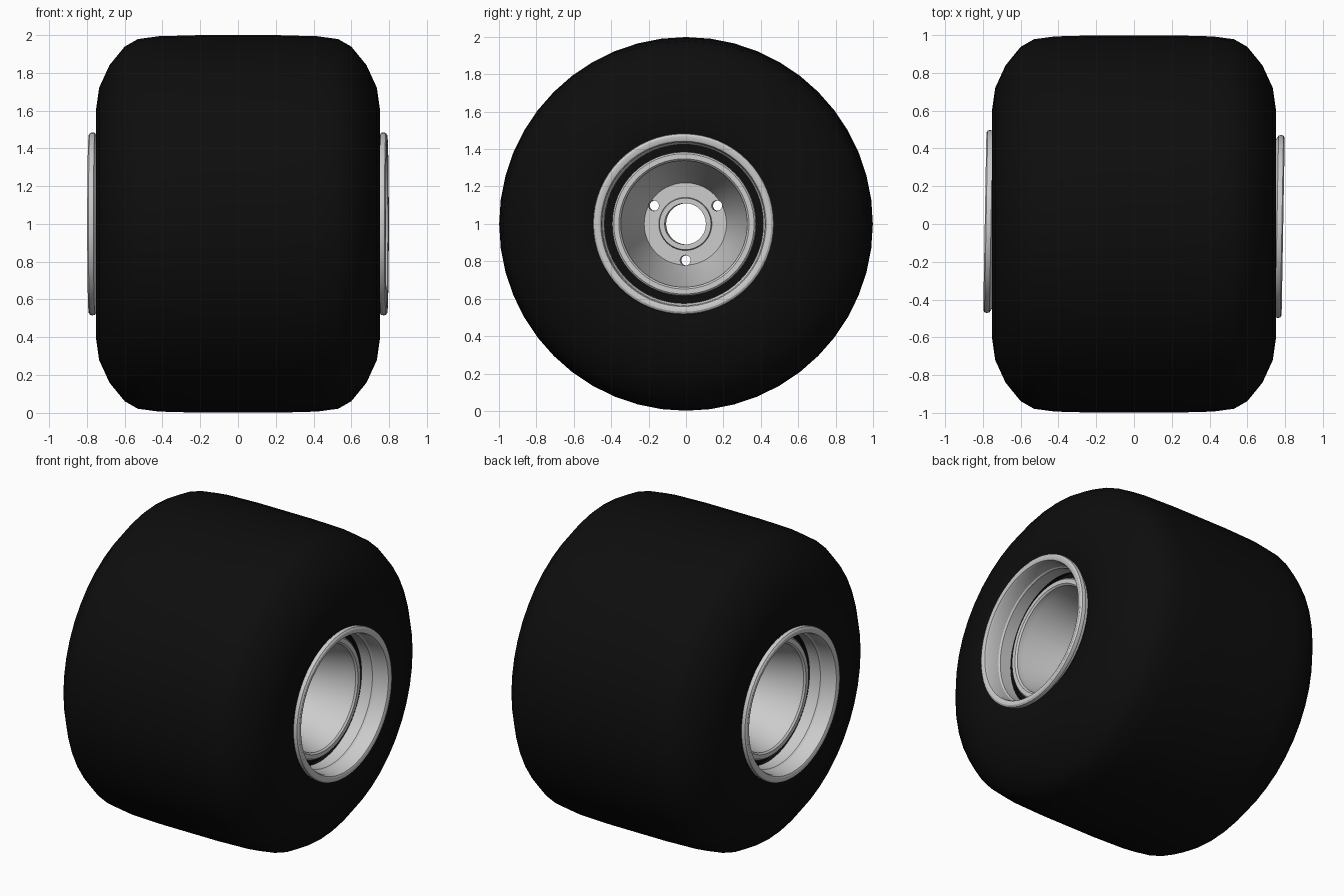
import bpy, bmesh, math
from mathutils import Matrix

if "Cube" in bpy.data.objects:
    bpy.data.objects.remove(bpy.data.objects["Cube"])

CENTRE_Z = 1.0


def mirror_profile(half):
    """Closed (x, r) loop from the half on the +x side."""
    return half + [(-x, r) for x, r in reversed(half)]


def lathe(name, loop, steps, angle=30):
    """Spin a closed (x, r) loop around the x axis."""
    bm = bmesh.new()
    rings = []
    for i in range(steps):
        a = 2 * math.pi * i / steps
        rings.append([bm.verts.new((x, r * math.cos(a), r * math.sin(a))) for x, r in loop])
    n = len(loop)
    for i in range(steps):
        p, q = rings[i], rings[(i + 1) % steps]
        for j in range(n):
            k = (j + 1) % n
            bm.faces.new((p[j], p[k], q[k], q[j]))
    bmesh.ops.recalc_face_normals(bm, faces=bm.faces)
    mesh = bpy.data.meshes.new(name)
    bm.to_mesh(mesh)
    bm.free()
    ob = bpy.data.objects.new(name, mesh)
    bpy.context.collection.objects.link(ob)
    ob.location = (0, 0, CENTRE_Z)
    bpy.ops.object.select_all(action='DESELECT')
    ob.select_set(True)
    bpy.context.view_layer.objects.active = ob
    bpy.ops.object.shade_smooth_by_angle(angle=math.radians(angle))
    return ob


# Tyre: rounded shoulders, stepped bead seat and dark recess behind the rim lip
tyre_half = [(0.55, 0.375), (0.55, 0.45), (0.735, 0.45), (0.75, 0.48), (0.752, 0.60),
             (0.735, 0.72), (0.68, 0.84), (0.60, 0.938), (0.53, 0.978),
             (0.42, 0.993), (0.2, 0.999)]
tyre = lathe("tyre", mirror_profile(tyre_half), 48, 40)
black = bpy.data.materials.new("black_rubber")
black.diffuse_color = (0.004, 0.004, 0.004, 1)
black.use_nodes = True
black.node_tree.nodes["Principled BSDF"].inputs["Base Color"].default_value = black.diffuse_color
tyre.data.materials.append(black)

# Outer rim lips, one each side, with a short barrel going inwards
lip = [(0.60, 0.425), (0.68, 0.425), (0.69, 0.432), (0.77, 0.436), (0.785, 0.442),
       (0.79, 0.452), (0.79, 0.470), (0.783, 0.481), (0.772, 0.484), (0.757, 0.482),
       (0.753, 0.474), (0.74, 0.455), (0.60, 0.445)]
rims = [lathe("rim_lip_right", lip, 64),
        lathe("rim_lip_left", [(-x, r) for x, r in lip], 64)]

# Dished centre with hub disc, raised boss and axle bore
dish_half = [(0.23, 0.11), (0.23, 0.138), (0.20, 0.142), (0.20, 0.22), (0.58, 0.335),
             (0.62, 0.338), (0.63, 0.348), (0.63, 0.375), (0.622, 0.384), (0.56, 0.385)]
dish = lathe("wheel_dish", mirror_profile(dish_half), 64)
rims.append(dish)

# Three bolt holes through the hub disc
bm = bmesh.new()
for deg in (30, 150, 270):
    a = math.radians(deg)
    m = (Matrix.Translation((0, 0.195 * math.cos(a), 0.195 * math.sin(a)))
         @ Matrix.Rotation(math.pi / 2, 4, 'Y'))
    bmesh.ops.create_cone(bm, cap_ends=True, segments=16, radius1=0.028,
                          radius2=0.028, depth=0.6, matrix=m)
mesh = bpy.data.meshes.new("bolt_hole_cutter")
bm.to_mesh(mesh)
bm.free()
cutter = bpy.data.objects.new("bolt_hole_cutter", mesh)
bpy.context.collection.objects.link(cutter)
cutter.location = (0, 0, CENTRE_Z)
cutter.hide_render = True
cutter.hide_set(True)
cut = dish.modifiers.new("bolt_holes", 'BOOLEAN')
cut.operation = 'DIFFERENCE'
cut.solver = 'EXACT'
cut.object = cutter

# The metal parts sit very slightly skewed in the tyre
for ob in rims + [cutter]:
    ob.rotation_euler.z = math.radians(-1)
